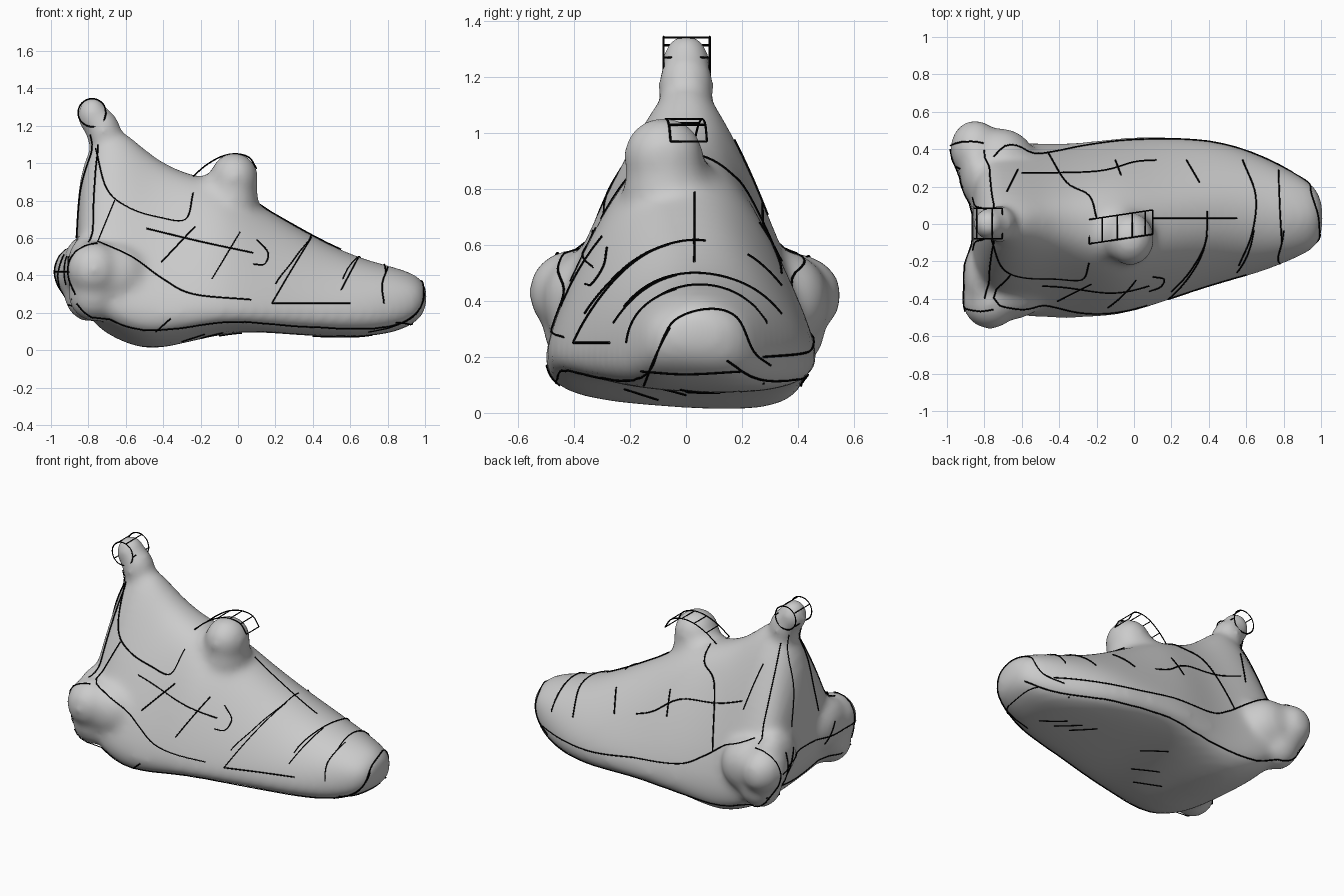
import bpy, bmesh, math
from mathutils import Vector, Matrix
from mathutils.bvhtree import BVHTree

if "Cube" in bpy.data.objects:
    bpy.data.objects.remove(bpy.data.objects["Cube"])

# ---- Hull: lofted cross-sections (x, y_min, y_max, z_bottom, z_widest, z_top, top half width, ridge y)
SECTIONS = [
    (-.87, -.32, .34, .32, .44, .85, .06, 0), (-.79, -.46, .44, .14, .36, 1.12, .09, 0),
    (-.65, -.51, .46, .05, .28, 1.22, .09, 0), (-.48, -.52, .45, -.01, .24, 1.04, .12, 0),
    (-.30, -.52, .45, .03, .23, .94, .16, -.01), (-.10, -.51, .48, .08, .22, .90, .19, -.03),
    (.08, -.46, .49, .09, .22, .79, .17, -.01), (.30, -.38, .48, .07, .22, .66, .16, .02),
    (.50, -.32, .45, .06, .22, .55, .16, .05), (.70, -.26, .37, .06, .22, .47, .16, .05),
    (.88, -.18, .27, .09, .24, .43, .13, .04), (1.02, -.11, .17, .18, .29, .37, .07, .04)]


def ring(x, y0, y1, zb, zw, zt, tw, yt):
    zm = zw * .5 + zt * .5
    bulge = .03 if x > -.3 else .015
    a, b = (y0 + yt - tw) / 2 - bulge, (y1 + yt + tw) / 2 + bulge
    roll = .03 if x < 0 else .01        # belly hangs lower on the back side
    pts = [(y0 * .97, zb + .02 + roll), ((y0 + y1) / 2, zb + .01), (y1 * .94, zb + .02 - roll), (y1, zw), (b, zm),
           (yt + tw, zt - .02), (yt, zt + .02), (yt - tw, zt - .02), (a, zm), (y0, zw)]
    return [(x, y, z) for y, z in pts]


bm = bmesh.new()
loops = [[bm.verts.new(p) for p in ring(*s)] for s in SECTIONS]
for r, s in zip(loops, loops[1:]):
    for i in range(10):
        j = (i + 1) % 10
        bm.faces.new((r[i], r[j], s[j], s[i]))
bm.faces.new(loops[0][::-1])
bm.faces.new(loops[-1])

# Rear pods with their blends, fin tip and cockpit bump as overlapping ellipsoids
BLOBS = [((-.77, -.41, .43), (.16, .165, .165)), ((-.85, .40, .42), (.145, .17, .16)),
         ((-.67, -.36, .40), (.22, .165, .19)), ((-.72, .36, .40), (.20, .165, .19)),
         ((-.77, -.38, .30), (.15, .14, .16)), ((-.80, .37, .30), (.14, .14, .16)),
         ((-.82, -.28, .45), (.10, .20, .17)), ((-.84, .28, .45), (.10, .20, .17)),
         ((-.778, 0, 1.255), (.09, .095, .11)), ((-.72, 0, 1.17), (.10, .11, .13)),
         ((-.02, -.08, .92), (.14, .155, .15)), ((-.03, -.07, .80), (.15, .165, .19)),
         ((-.09, -.05, .80), (.19, .17, .17))]
for c, s in BLOBS:
    bmesh.ops.create_icosphere(bm, subdivisions=2, radius=1,
                               matrix=Matrix.Translation(c) @ Matrix.Diagonal((*s, 1)))
bmesh.ops.recalc_face_normals(bm, faces=bm.faces)
me = bpy.data.meshes.new("hull")
bm.to_mesh(me)
bm.free()
hull = bpy.data.objects.new("hull", me)
bpy.context.collection.objects.link(hull)
hull.modifiers.new("round", 'SUBSURF').levels = 2
hull.modifiers["round"].render_levels = 2
rm = hull.modifiers.new("fuse", 'REMESH')
rm.mode, rm.voxel_size, rm.use_smooth_shade = 'VOXEL', .02, True
sm = hull.modifiers.new("melt", 'SMOOTH')
sm.factor, sm.iterations = .5, 22

bpy.context.view_layer.update()
tree = BVHTree.FromObject(hull, bpy.context.evaluated_depsgraph_get())

# ---- Drawn lines laid on the hull
ink = bpy.data.materials.new("ink")
ink.diffuse_color = (0, 0, 0, 1)
ink.use_nodes = True
ink.node_tree.nodes["Principled BSDF"].inputs["Base Color"].default_value = ink.diffuse_color


def smooth_path(pts, n=6):
    p = [Vector(q) for q in pts]
    p = [2 * p[0] - p[1]] + p + [2 * p[-1] - p[-2]]
    out = []
    for a, b, c, d in zip(p, p[1:], p[2:], p[3:]):
        for k in range(n):
            t = k / n
            out.append(.5 * (2 * b + (c - a) * t + (2 * a - 5 * b + 4 * c - d) * t * t
                             + (3 * b - a - 3 * c + d) * t ** 3))
    return out + [p[-2]]


def project(p, d):
    hit, nor = tree.ray_cast(p - d * 3, d)[:2]
    if hit is None:
        hit, nor = tree.find_nearest(p)[:2]
    return hit + nor * .003


def lines(name, strokes, to3d=None, d=None, snap=True):
    cu = bpy.data.curves.new(name, 'CURVE')
    cu.dimensions, cu.bevel_depth, cu.bevel_resolution = '3D', .004, 0
    for st in strokes:
        pts = smooth_path([to3d(*q) for q in st] if to3d else st)
        if d:
            pts = [project(p, Vector(d)) for p in pts]
        elif snap:
            pts = [h + n * .004 for h, n in (tree.find_nearest(p)[:2] for p in pts)]
        sp = cu.splines.new('POLY')
        sp.points.add(len(pts) - 1)
        for v, p in zip(sp.points, pts):
            v.co = (*p, 1)
    cu.materials.append(ink)
    bpy.context.collection.objects.link(bpy.data.objects.new(name, cu))


# Side panel lines
cockpit = [(-.76, 1.08), (-.70, .86), (-.58, .76), (-.42, .71), (-.28, .70), (-.24, .84)]
flank = [(-.75, .58), (-.57, .50), (-.40, .38), (-.24, .30), (.07, .27)]
lines("front_side_lines", [
    cockpit, flank, [(-.66, .80), (-.75, .58)], [(-.49, .65), (-.20, .58), (.08, .52)],
    [(.10, .59), (.16, .52), (.14, .46), (.08, .46)], [(-.23, .66), (-.41, .47)],
    [(.01, .63), (-.14, .38)], [(.39, .60), (.28, .42), (.18, .25)], [(.18, .25), (.60, .25)],
    [(.64, .49), (.55, .32)], [(.80, .44), (.77, .35), (.78, .25)], [(-.36, .17), (-.44, .10)]],
    lambda x, z: (x, 0, z), (0, 1, 0))
lines("back_side_lines", [
    flank, [(.07, .27), (.4, .22), (.85, .2)]], lambda x, z: (x, 0, z), (0, -1, 0))

# Nose tip arc
lines("nose_lines", [
    [(-.15, .10), (-.10, .22), (-.04, .33), (.08, .37), (.18, .34), (.24, .22), (.30, .17)],
    [(-.16, .15), (.0, .14), (.2, .15)]], lambda y, z: (0, y, z), (-1, 0, 0))

# Deck lines
lines("deck_lines", [
    [(.10, .03), (.55, .03)], [(.39, .07), (.38, -.10), (.30, -.25), (.20, -.36)],
    [(.58, .34), (.65, .15), (.63, -.05), (.56, -.22)], [(.77, .33), (.78, .07), (.79, -.1)],
    [(-.60, .27), (-.20, .28), (.0, .33), (.12, .34)], [(-.46, .38), (-.36, .22), (-.24, .15), (-.20, .03)],
    [(-.10, .34), (-.07, .26)], [(.28, .34), (.35, .22)], [(-.62, .29), (-.68, .17)]],
    lambda x, y: (x, y, 0), (0, 0, -1))

# Belly hatching
lines("belly_lines", [[(x, y), (x + .12, y - .12)] for x, y in
                      [(.6, .1), (.5, .12), (.4, .14), (-.1, .2), (-.2, .0), (-.3, -.1)]],
      lambda x, y: (x, y, 0), (0, 0, 1))

# Lower rim and rear frame
lines("rim_lines", [
    [(-.86, -.46, .25), (-.72, -.49, .08), (-.3, -.50, .07), (0, -.48, .08), (.3, -.37, .07),
     (.65, -.25, .06), (.88, -.15, .12), (.98, -.05, .3)],
    [(-.93, .42, .3), (-.75, .46, .1), (-.3, .44, .08), (.1, .48, .08), (.5, .44, .07),
     (.8, .29, .09), (.95, .14, .2)],
    [(-.75, -.46, .58), (-.9, -.44, .42), (-.86, -.46, .3)],
    [(-.8, .44, .58), (-.97, .42, .44), (-.93, .42, .3)],
    [(-.97, .40, .42), (-.9, .1, .42), (-.87, -.2, .42), (-.88, -.46, .42)],
    [(-.86, -.42, .28), (-.8, 0, .2), (-.86, .42, .28)]])
rear = []
for s in (-1, 1):
    rear += [[(-.80, .07 * s, 1.15), (-.80, .08 * s, 1.0), (-.86, .10 * s, .8), (-.86, .14 * s, .6)],
             [(-.75, .09 * s, 1.1), (-.76, .18 * s, .9), (-.78, .30 * s, .7), (-.8, .40 * s, .58)]]
lines("rear_lines", rear + [[(-.9, y, .5), (-.9, y + .08, .36)] for y in (-.25, .2, .3)])

# Canopy ladder and fin tip frame, floating just off the hull
canopy = [(-.24, .93), (-.17, .99), (-.09, 1.035), (-.01, 1.05), (.06, 1.03), (.10, .97)]
rails = [[(x, y + .15 * x, z) for x, z in canopy] for y in (.06, -.07)]
lines("canopy_frame", rails + [list(r) for r in zip(*rails)], snap=False)
tip = [[(-.78 + .075 * math.cos(a), y, 1.27 + .075 * math.sin(a))
        for a in [math.tau * k / 10 for k in range(11)]] for y in (-.08, .085)]
lines("fin_tip_frame", tip + [list(r) for r in list(zip(*tip))[:10:2]], snap=False)
